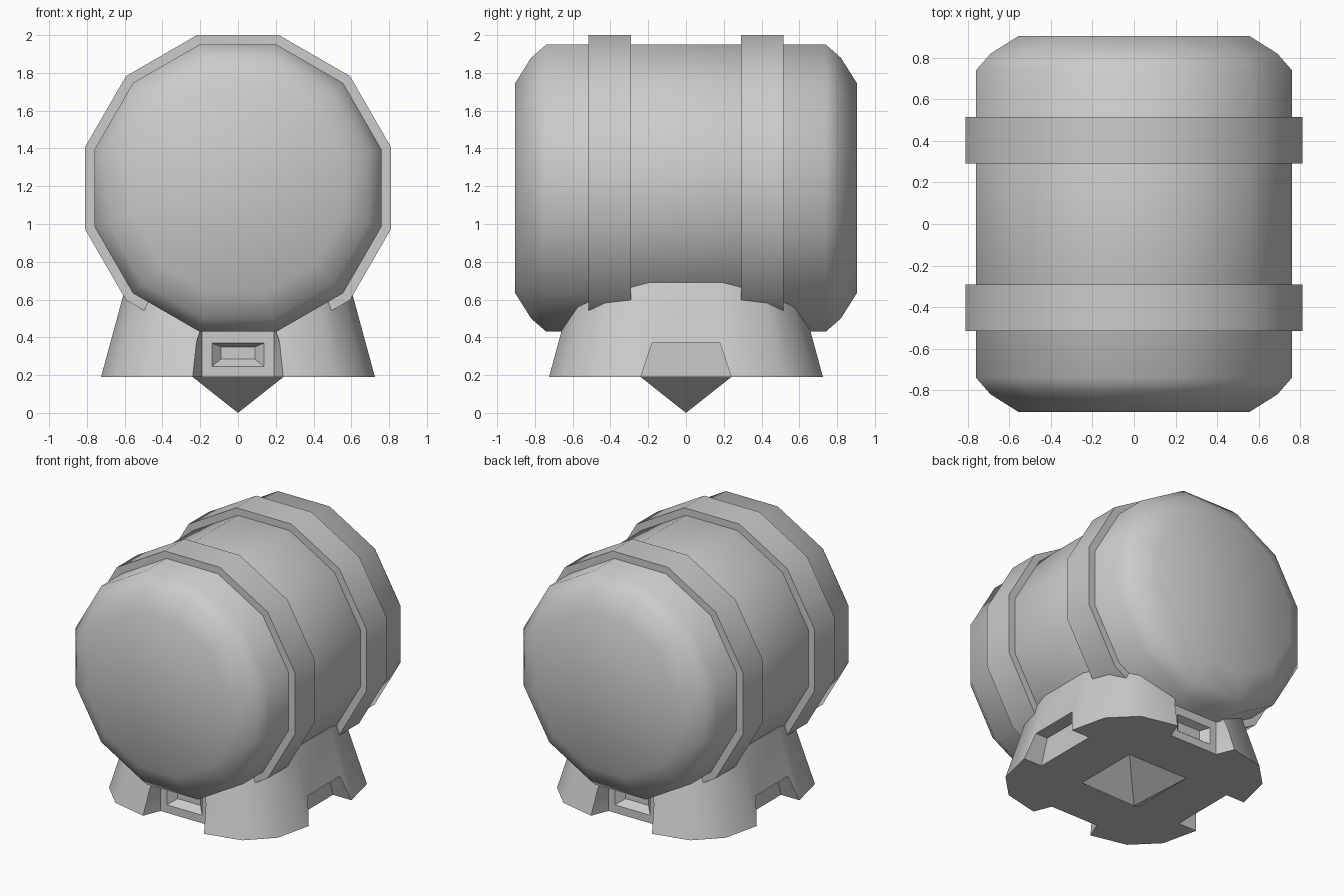
import bpy, bmesh, math
from mathutils import Matrix, Vector

if "Cube" in bpy.data.objects:
    bpy.data.objects.remove(bpy.data.objects["Cube"])


def finish(bm, name, angle=None):
    bmesh.ops.recalc_face_normals(bm, faces=bm.faces)
    mesh = bpy.data.meshes.new(name)
    bm.to_mesh(mesh)
    bm.free()
    obj = bpy.data.objects.new(name, mesh)
    bpy.context.collection.objects.link(obj)
    if angle:
        smooth(obj, angle)
    return obj


def smooth(obj, angle):
    bpy.ops.object.select_all(action='DESELECT')
    obj.select_set(True)
    bpy.context.view_layer.objects.active = obj
    bpy.ops.object.shade_smooth_by_angle(angle=math.radians(angle))


def loft(name, rings, angle, closed=False):
    """Skin a list of point rings; cap the ends, or join them if closed."""
    bm = bmesh.new()
    loops = [[bm.verts.new(p) for p in ring] for ring in rings]
    pairs = list(zip(loops, loops[1:]))
    if closed:
        pairs.append((loops[-1], loops[0]))
    else:
        bm.faces.new(loops[0])
        bm.faces.new(loops[-1])
    for a, b in pairs:
        for i in range(len(a)):
            j = (i + 1) % len(a)
            bm.faces.new((a[i], a[j], b[j], b[i]))
    return finish(bm, name, angle)


def ring12(y, apothem):
    """Twelve-sided ring around the barrel axis."""
    r = apothem / math.cos(math.pi / 12)
    return [(r * math.cos(a), y, 1.19 + r * math.sin(a))
            for a in (math.radians(15 + 30 * i) for i in range(12))]


# Barrel with rounded ends
half = [(0.905, 0.555), (0.82, 0.69), (0.74, 0.76)]
profile = [(-y, r) for y, r in half] + [(y, r) for y, r in reversed(half)]
loft("barrel", [ring12(y, r) for y, r in profile], 55)

# Raised bands
for side, name in ((-1, "front_band"), (1, "back_band")):
    y0, y1 = side * 0.29, side * 0.515
    loft(name, [ring12(y0, 0.74), ring12(y0, 0.81),
                ring12(y1, 0.81), ring12(y1, 0.74)], 55, closed=True)

# Tapered base with a rounded-square outline
quarter = [(0.725, -0.24), (0.725, 0.24), (0.665, 0.5), (0.5, 0.665)]
outline = []
for k in range(4):
    turn = Matrix.Rotation(k * math.pi / 2, 2)
    outline += [turn @ Vector(p) for p in quarter]
base = loft("base", [[(p.x * s, p.y * s, z) for p in outline]
                     for z, s in ((0.19, 1), (0.75, 0.79))], None)


def cut(name, inner, outer, quarter_turns):
    """Cut a hull between two (y, z0, half width0, z1, half width1) sections."""
    bm = bmesh.new()
    for y, z0, w0, z1, w1 in (inner, outer):
        for x, z in ((-w0, z0), (w0, z0), (w1, z1), (-w1, z1)):
            bm.verts.new((x, y, z))
    bmesh.ops.convex_hull(bm, input=bm.verts)
    bmesh.ops.rotate(bm, verts=bm.verts,
                     matrix=Matrix.Rotation(quarter_turns * math.pi / 2, 3, 'Z'))
    cutter = finish(bm, name)
    cutter.hide_render = True
    mod = base.modifiers.new(name, 'BOOLEAN')
    mod.operation, mod.solver, mod.object = 'DIFFERENCE', 'EXACT', cutter
    bpy.context.view_layer.objects.active = base
    bpy.ops.object.modifier_apply(modifier=name)
    bpy.data.objects.remove(cutter)


# Front and back: tall notches with a sunken panel
for k in (0, 2):
    cut("panel_notch", (-0.6, 0.18, 0.19, 0.46, 0.19),
        (-0.85, 0.18, 0.29, 0.46, 0.19), k)
    cut("panel_recess", (-0.55, 0.285, 0.09, 0.35, 0.09),
        (-0.602, 0.245, 0.14, 0.37, 0.14), k)

# Left and right: open arches under the base
for k in (1, 3):
    cut("arch_notch", (-0.58, 0.18, 0.243, 0.37, 0.18),
        (-0.85, 0.18, 0.243, 0.37, 0.18), k)
smooth(base, 38)

# Pointed foot
bm = bmesh.new()
bmesh.ops.create_cone(bm, cap_ends=False, segments=4, radius1=0,
                      radius2=0.24 * math.sqrt(2), depth=0.19,
                      matrix=Matrix.Translation((0, 0, 0.095))
                      @ Matrix.Rotation(math.pi / 4, 4, 'Z'))
bmesh.ops.remove_doubles(bm, verts=bm.verts, dist=0.001)
finish(bm, "pointed_foot")
